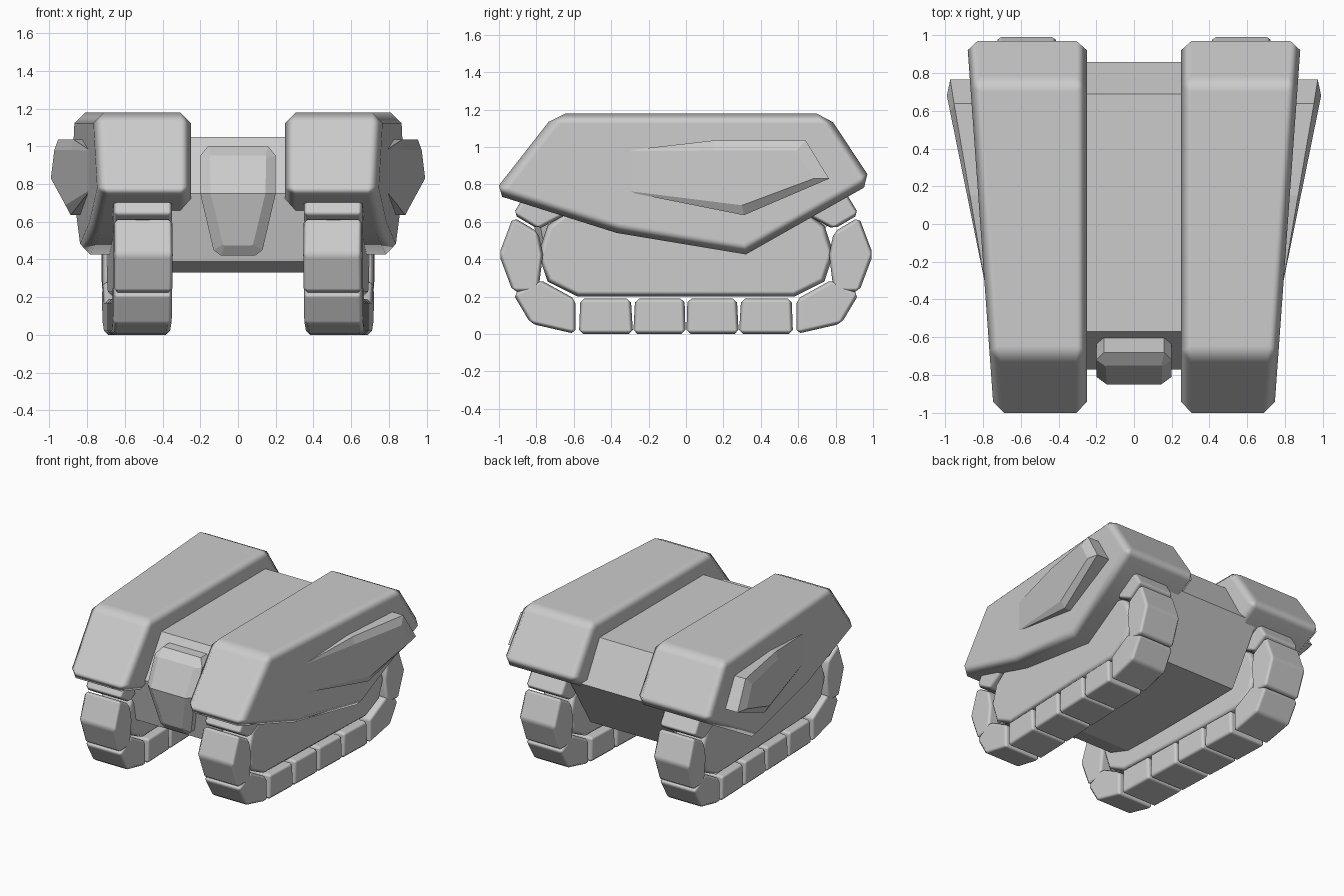
import bpy, bmesh

if "Cube" in bpy.data.objects:
    bpy.data.objects.remove(bpy.data.objects["Cube"])


def finish(bm, name, bevel=0.0, limit=0.78, mirror=False):
    """Turn a bmesh into an object with optional chamfer and left/right mirror."""
    bmesh.ops.recalc_face_normals(bm, faces=bm.faces)
    me = bpy.data.meshes.new(name)
    bm.to_mesh(me)
    bm.free()
    ob = bpy.data.objects.new(name, me)
    bpy.context.collection.objects.link(ob)
    if bevel:
        for p in me.polygons:
            p.use_smooth = True
        b = ob.modifiers.new("Chamfer", 'BEVEL')
        b.width, b.segments = bevel, 1
        b.limit_method, b.angle_limit = 'ANGLE', limit
        b.harden_normals = True
    if mirror:
        m = ob.modifiers.new("Mirror", 'MIRROR')
        m.use_mirror_merge = False
    return ob


def loft(bm, loops):
    """Skin a list of equal-length point loops and cap both ends."""
    rings = [[bm.verts.new(p) for p in lp] for lp in loops]
    n = len(rings[0])
    for a, b in zip(rings, rings[1:]):
        for i in range(n):
            j = (i + 1) % n
            bm.faces.new((a[i], a[j], b[j], b[i]))
    bm.faces.new(rings[0][::-1])
    bm.faces.new(rings[-1])


def prism(bm, profile, x0, x1):
    """Extrude a (y, z) profile along x; x0 and x1 are functions of y."""
    loft(bm, [[(f(y), y, z) for y, z in profile] for f in (x0, x1)])


# Central hull
bm = bmesh.new()
prism(bm, [(-0.57, 1.05), (-0.77, 0.75), (-0.70, 0.39), (-0.52, 0.33),
           (0.60, 0.33), (0.86, 0.75), (0.69, 1.05)],
      lambda y: -0.39, lambda y: 0.39)
finish(bm, "hull")


# Nose plate: back, rim and raised face loops
def nose_loop(half, ys=None):
    pts = [(x, y, z) for x, y, z in half]
    return pts + [(-x, y, z) for x, y, z in reversed(half)]


rim = [(0.09, -0.75, 0.42), (0.13, -0.755, 0.45), (0.20, -0.81, 0.75),
       (0.20, -0.72, 0.95), (0.16, -0.68, 1.00)]
face = [(0.07, -0.79, 0.475), (0.08, -0.79, 0.48), (0.145, -0.85, 0.75),
        (0.15, -0.755, 0.945), (0.145, -0.75, 0.95)]
back = [(x, -0.50 - 0.15 * (z < 0.8), z) for x, y, z in rim]
bm = bmesh.new()
loft(bm, [nose_loop(back), nose_loop(rim)])
bmesh.ops.delete(bm, geom=[f for f in bm.faces if len(f.verts) > 4], context='FACES_ONLY')
a = [min(bm.verts, key=lambda v: (v.co.x - p[0])**2 + (v.co.y - p[1])**2 + (v.co.z - p[2])**2)
     for p in nose_loop(rim)]
b = [bm.verts.new(p) for p in nose_loop(face)]
for i in range(10):
    j = (i + 1) % 10
    bm.faces.new((a[i], a[j], b[j], b[i]))
# the face folds at its widest line
bm.faces.new(b[0:3] + b[7:10])
bm.faces.new(b[2:8])
finish(bm, "nose_plate")


# Fenders, flaring towards the back
def flank(y):
    return 0.815 + 0.072 * y


bm = bmesh.new()
prism(bm, [(-1.035, 0.75), (-0.70, 1.178), (0.755, 1.178), (1.0, 0.81),
           (0.32, 0.425), (-0.37, 0.54)],
      lambda y: 0.25, flank)
finish(bm, "fender", 0.055, mirror=True)

# Wedge-shaped side armour on the fenders
outer = [(-0.33, 0.98), (0.15, 1.035), (0.64, 1.035), (0.765, 0.83), (0.31, 0.635), (-0.34, 0.765)]
inner = [(-0.32, 0.978), (0.15, 0.98), (0.59, 0.98), (0.68, 0.83), (0.30, 0.688), (-0.33, 0.767)]
depth = [0.0, 0.015, 0.03, 0.035, 0.03, 0.0]


def wedge(y):
    return 0.785 + 0.203 * (y + 0.34)


bm = bmesh.new()
loft(bm, [[(flank(y) - 0.05, y, z) for y, z in outer],
          [(wedge(y) - d, y, z) for (y, z), d in zip(outer, depth)],
          [(wedge(y), y, z) for y, z in inner]])
finish(bm, "side_armour", mirror=True)


# Tracks follow the flare of the fenders
def lane(offset):
    return lambda y: 0.535 + 0.035 * y + offset


shoes = [
    [(-0.572, 0.005), (-0.283, 0.005), (-0.295, 0.195), (-0.565, 0.195)],
    [(-0.282, 0.005), (-0.002, 0.005), (-0.008, 0.195), (-0.272, 0.195)],
    [(-0.59, 0.005), (-0.83, 0.06), (-0.925, 0.22), (-0.78, 0.295), (-0.59, 0.19)],
    [(-0.925, 0.23), (-1.0, 0.43), (-0.925, 0.63), (-0.79, 0.55), (-0.765, 0.43), (-0.79, 0.23)],
    [(-0.59, 0.84), (-0.83, 0.80), (-0.925, 0.645), (-0.79, 0.565), (-0.59, 0.67)],
]
bm = bmesh.new()
for shoe in shoes:
    for s in (1, -1):
        prism(bm, [(s * y, z) for y, z in shoe], lane(-0.155), lane(0.155))
bmesh.ops.translate(bm, verts=bm.verts, vec=(0, 0, -0.005))
finish(bm, "track_shoes", 0.022, 0.6, mirror=True)

# Plates inside the tracks
half = [(0.58, 0.20), (0.74, 0.28), (0.79, 0.43), (0.74, 0.58), (0.58, 0.70)]
bm = bmesh.new()
prism(bm, half + [(-y, z) for y, z in reversed(half)], lane(-0.135), lane(0.135))
finish(bm, "track_side_plate", 0.03, 1.2, mirror=True)
